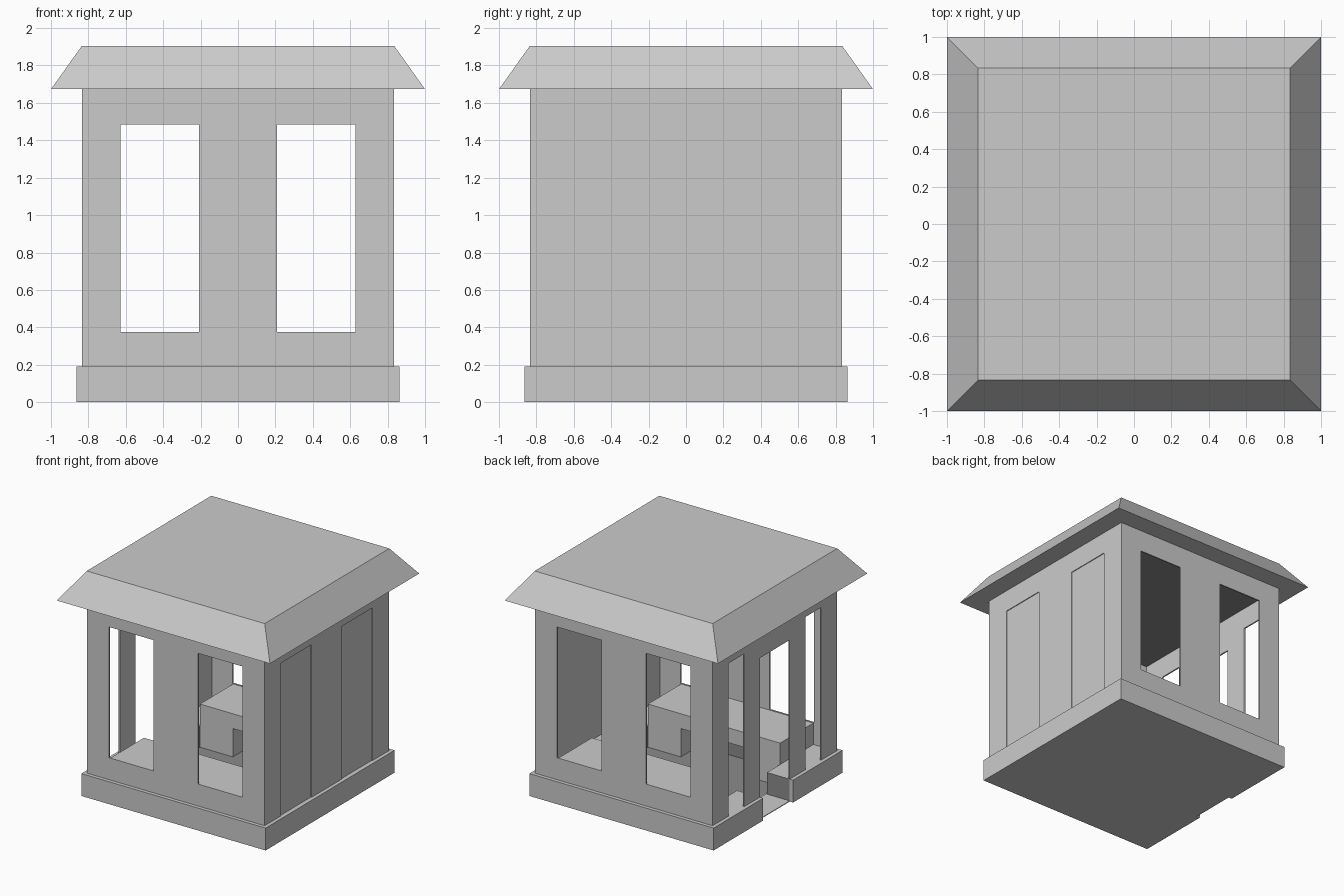
import bpy, bmesh
from mathutils import Vector

if "Cube" in bpy.data.objects:
    bpy.data.objects.remove(bpy.data.objects["Cube"])


def material(name, v):
    mat = bpy.data.materials.new(name)
    mat.diffuse_color = (v, v, v, 1)
    mat.use_nodes = True
    mat.node_tree.nodes["Principled BSDF"].inputs["Base Color"].default_value = mat.diffuse_color
    return mat


grey = material("plain_grey", 0.6)
dark = material("dark_grey", 0.26)


def finish(name, bm, mat=grey):
    bmesh.ops.recalc_face_normals(bm, faces=bm.faces)
    mesh = bpy.data.meshes.new(name)
    bm.to_mesh(mesh)
    bm.free()
    mesh.materials.append(mat)
    obj = bpy.data.objects.new(name, mesh)
    bpy.context.collection.objects.link(obj)
    return obj


def extrude(bm, vec):
    """Thicken every face of the mesh along vec."""
    res = bmesh.ops.extrude_face_region(bm, geom=bm.faces[:], use_keep_orig=True)
    verts = [v for v in res["geom"] if isinstance(v, bmesh.types.BMVert)]
    bmesh.ops.translate(bm, verts=verts, vec=vec)


def prism(name, outline, vec, mat=grey):
    """Closed outline extruded along vec."""
    bm = bmesh.new()
    bm.faces.new([bm.verts.new(p) for p in outline])
    extrude(bm, vec)
    return finish(name, bm, mat)


def wall(name, us, zs, holes, place, inward):
    """Grid of cells with some left open, thickened inward."""
    bm = bmesh.new()
    grid = [[bm.verts.new(place(u, z)) for z in zs] for u in us]
    for i in range(len(us) - 1):
        for j in range(len(zs) - 1):
            if (i, j) not in holes:
                bm.faces.new((grid[i][j], grid[i + 1][j], grid[i + 1][j + 1], grid[i][j + 1]))
    bmesh.ops.delete(bm, geom=[v for v in bm.verts if not v.link_faces], context='VERTS')
    extrude(bm, inward)
    bmesh.ops.dissolve_limit(bm, angle_limit=0.01, verts=bm.verts[:], edges=bm.edges[:])
    return finish(name, bm)


def open_ring(name, out, inn, height):
    """Square ring with a doorway gap on the left."""
    half = [(-out, -0.2), (-out, -out), (out, -out)]
    inner = [(-inn, 0.2), (-inn, inn), (inn, inn)]
    pts = half + [(x, -y) for x, y in reversed(half)] + inner + [(x, -y) for x, y in reversed(inner)]
    return prism(name, [(x, y, 0) for x, y in pts], Vector((0, 0, height)))


BASE, TOP, W, T = 0.19, 1.673, 0.833, 0.012
E = W - T
WIN = 1.485

# plinth trim and the ledge behind it, whose inner sides are dark
open_ring("plinth_trim", 0.864, W, BASE)
ledge = open_ring("inner_ledge", W, 0.62, BASE)
ledge.data.materials.append(dark)
for f in ledge.data.polygons:
    if abs(f.normal.z) < 0.5 and abs(f.center.x) < 0.8 and abs(f.center.y) < 0.8:
        f.material_index = 1

# doorway floor and dark inner floor
prism("doorway_floor", [(-W, -0.2, 0), (-0.62, -0.2, 0), (-0.62, 0.2, 0), (-W, 0.2, 0)],
      Vector((0, 0, 0.006)))
s = 0.62
prism("foundation", [(-s, -s, 0), (s, -s, 0), (s, s, 0), (-s, s, 0)], Vector((0, 0, 0.003)))
prism("inner_floor", [(-s, -s, 0.003), (s, -s, 0.003), (s, s, 0.003), (-s, s, 0.003)],
      Vector((0, 0, 0.003)), dark)

for name, s in (("front", -1), ("back", 1)):
    # wall with two windows
    wall(name + "_wall", [-W, -0.627, -0.208, 0.208, 0.627, W], [BASE, 0.376, WIN, TOP],
         {(1, 1), (3, 1)}, lambda u, z: (u, s * W, z), Vector((0, -s * T, 0)))
    # bench with an open niche underneath
    shape = [(-0.62, 0), (-0.31, 0), (-0.31, 0.24), (0.31, 0.24),
             (0.31, 0), (0.62, 0), (0.62, 0.366), (-0.62, 0.366)]
    prism(name + "_bench", [(x, s * 0.375, z + 0.006) for x, z in shape],
          Vector((0, s * (E - 0.375), 0)))

# left wall: doorway between two tall slots
wall("left_wall", [-E, -0.62, -0.41, -0.2, 0.2, 0.41, 0.62, E], [BASE, 1.37, WIN, TOP],
     {(1, 0), (1, 1), (3, 0), (5, 0), (5, 1)}, lambda u, z: (-W, u, z), Vector((T, 0, 0)))

# right wall with two slightly recessed panels
wall("right_wall", [-E, -0.615, -0.205, 0.205, 0.615, E], [BASE, WIN, TOP],
     {(1, 0), (3, 0)}, lambda u, z: (W, u, z), Vector((-T, 0, 0)))
for name, a, b in (("front_panel", -0.615, -0.205), ("back_panel", 0.205, 0.615)):
    x = W - 0.007
    prism(name, [(x, a, BASE), (x, b, BASE), (x, b, WIN), (x, a, WIN)], Vector((0.007 - T, 0, 0)))

# dark ceiling
prism("ceiling", [(-E, -E, TOP - 0.005), (E, -E, TOP - 0.005), (E, E, TOP - 0.005), (-E, E, TOP - 0.005)],
      Vector((0, 0, 0.004)), dark)

# roof: flat top with sloped edges
bm = bmesh.new()
corners = [(-1, -1), (1, -1), (1, 1), (-1, 1)]
low = [bm.verts.new((x, y, TOP)) for x, y in corners]
high = [bm.verts.new((x * 0.835, y * 0.835, 1.905)) for x, y in corners]
bm.faces.new(low)
bm.faces.new(high)
for i in range(4):
    k = (i + 1) % 4
    bm.faces.new((low[i], low[k], high[k], high[i]))
finish("roof", bm)
